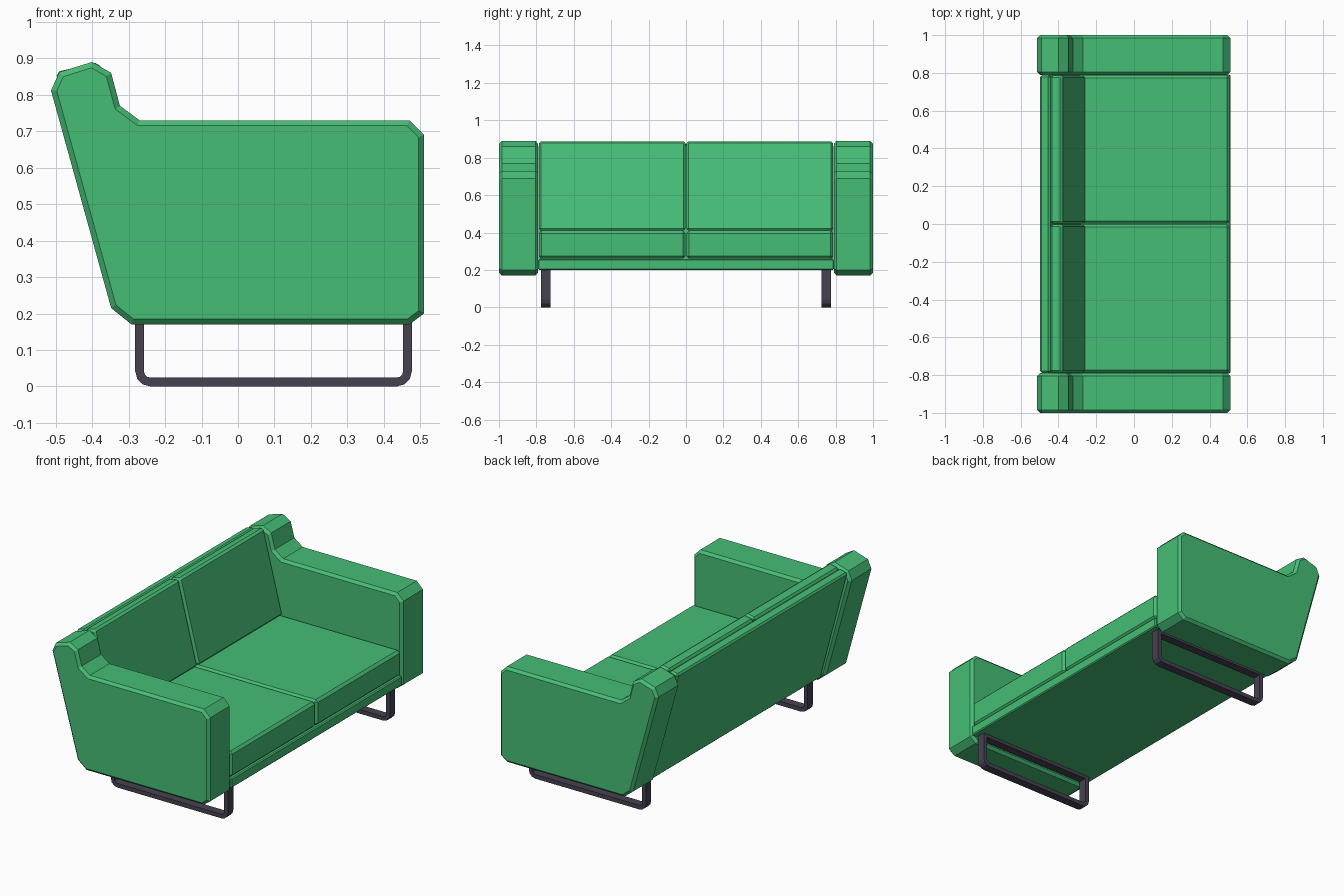
import bpy, bmesh
from math import cos, sin, pi

cube = bpy.data.objects.get("Cube")
if cube:
    bpy.data.objects.remove(cube, do_unlink=True)


def material(name, rgb):
    mat = bpy.data.materials.new(name)
    mat.use_nodes = True
    colour = (*rgb, 1)
    mat.diffuse_color = colour
    mat.node_tree.nodes["Principled BSDF"].inputs["Base Color"].default_value = colour
    return mat


GREEN = material("green_fabric", (0.061, 0.515, 0.181))
METAL = material("dark_metal", (0.062, 0.055, 0.082))


def finish(bm, name, mat):
    bmesh.ops.recalc_face_normals(bm, faces=bm.faces)
    mesh = bpy.data.meshes.new(name)
    bm.to_mesh(mesh)
    bm.free()
    mesh.materials.append(mat)
    obj = bpy.data.objects.new(name, mesh)
    bpy.context.collection.objects.link(obj)
    return obj


def extrude_profile(name, profile, y0, y1, bevel=0.0, rim_only=False):
    """Extrude an (x, z) outline along y and chamfer its edges."""
    bm = bmesh.new()
    face = bm.faces.new([bm.verts.new((x, y0, z)) for x, z in profile])
    made = bmesh.ops.extrude_face_region(bm, geom=[face])["geom"]
    for v in made:
        if isinstance(v, bmesh.types.BMVert):
            v.co.y = y1
    bmesh.ops.recalc_face_normals(bm, faces=bm.faces)
    if bevel:
        edges = [e for e in bm.edges
                 if not rim_only or abs(e.verts[0].co.y - e.verts[1].co.y) < 1e-5]
        bmesh.ops.bevel(bm, geom=edges, offset=bevel, segments=1,
                        affect='EDGES', clamp_overlap=True)
    return finish(bm, name, GREEN)


def sled_outline(inset):
    """Sled loop outline: rounded lower corners, square upper ones."""
    x0, x1, top, r = -0.282, 0.477, 0.205, 0.042
    pts = []
    for cx, start in ((x0 + r, pi), (x1 - r, 1.5 * pi)):
        for i in range(4):
            a = start + i * pi / 6
            pts.append((cx + (r - inset) * cos(a), r + (r - inset) * sin(a)))
    return pts + [(x1 - inset, top - inset), (x0 + inset, top - inset)]


def sled_leg(name, y, width=0.05, thick=0.024):
    bm = bmesh.new()
    loops = [[bm.verts.new((x, yy, z)) for x, z in sled_outline(inset)]
             for inset, yy in ((0, y - width / 2), (0, y + width / 2),
                               (thick, y + width / 2), (thick, y - width / 2))]
    n = len(loops[0])
    for k in range(4):
        a, b = loops[k], loops[(k + 1) % 4]
        for i in range(n):
            j = (i + 1) % n
            bm.faces.new((a[i], a[j], b[j], b[i]))
    return finish(bm, name, METAL)


# Side profiles
arm = [(-0.513, 0.812), (-0.49, 0.862), (-0.40, 0.89), (-0.348, 0.86),
       (-0.324, 0.77), (-0.27, 0.73), (0.47, 0.73), (0.51, 0.69),
       (0.51, 0.20), (0.47, 0.17), (-0.292, 0.17), (-0.348, 0.215)]
back_panel = [(-0.50, 0.862), (-0.445, 0.875), (-0.27, 0.21), (-0.325, 0.20)]
back_cushion = [(-0.445, 0.877), (-0.38, 0.89), (-0.257, 0.41), (-0.32, 0.41)]
seat = [(-0.32, 0.26), (0.507, 0.26), (0.507, 0.41), (-0.32, 0.41)]
base = [(-0.325, 0.20), (0.51, 0.20), (0.51, 0.258), (-0.325, 0.258)]

# Arms, cushions and legs on each side
for side, s in (("left", 1), ("right", -1)):
    extrude_profile(side + "_arm", arm, s * 0.79, s * 1.0, 0.015, True)
    extrude_profile(side + "_seat_cushion", seat, s * 0.002, s * 0.787, 0.014)
    extrude_profile(side + "_back_cushion", back_cushion, s * 0.002, s * 0.787, 0.012)
    sled_leg(side + "_sled_leg", s * 0.75)

# Full-width frame
extrude_profile("seat_base", base, -0.791, 0.791, 0.006)
extrude_profile("back_panel", back_panel, -0.788, 0.788, 0.01)
